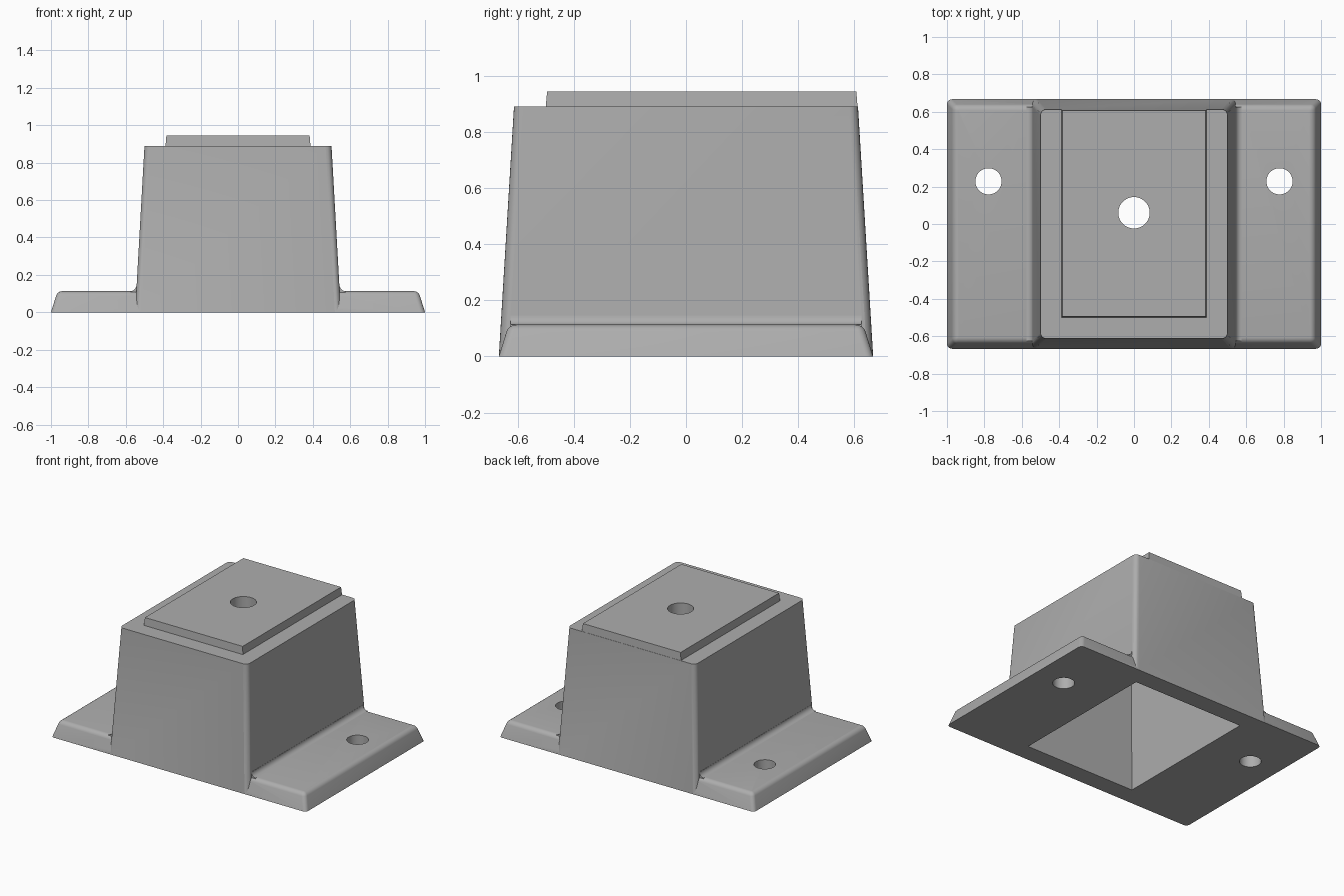
import bpy, bmesh, math
from mathutils import Vector

cube = bpy.data.objects.get("Cube")
if cube:
    bpy.data.objects.remove(cube, do_unlink=True)

grey = bpy.data.materials.new("plain_grey")
grey.use_nodes = True
COLOR = (0.42, 0.42, 0.42, 1)
grey.diffuse_color = COLOR
grey.node_tree.nodes["Principled BSDF"].inputs["Base Color"].default_value = COLOR


def finish(name, bm):
    bmesh.ops.recalc_face_normals(bm, faces=bm.faces)
    mesh = bpy.data.meshes.new(name)
    bm.to_mesh(mesh)
    bm.free()
    mesh.materials.append(grey)
    obj = bpy.data.objects.new(name, mesh)
    bpy.context.collection.objects.link(obj)
    return obj


def loft(name, bottom, top, corner=0, rim=0):
    """Solid between two outlines, with optional rounded corners and top rim."""
    bm = bmesh.new()
    low = [bm.verts.new(p) for p in bottom]
    high = [bm.verts.new(p) for p in top]
    bm.faces.new(low)
    bm.faces.new(high)
    n = len(low)
    for i in range(n):
        j = (i + 1) % n
        bm.faces.new((low[i], low[j], high[j], high[i]))
    if corner:
        edges = [e for e in bm.edges if (e.verts[0] in low) != (e.verts[1] in low)]
        bmesh.ops.bevel(bm, geom=edges, offset=corner, segments=5, profile=0.5, affect='EDGES')
    if rim:
        z = max(v.co.z for v in bm.verts)
        edges = [e for e in bm.edges if all(abs(v.co.z - z) < 1e-4 for v in e.verts)]
        bmesh.ops.bevel(bm, geom=edges, offset=rim, segments=5, profile=0.5, affect='EDGES')
    return finish(name, bm)


def rect(x, y0, y1, z):
    return [(-x, y0, z), (x, y0, z), (x, y1, z), (-x, y1, z)]


def drill(name, x, y, z, radius):
    bm = bmesh.new()
    bmesh.ops.create_cone(bm, cap_ends=True, segments=48, radius1=radius, radius2=radius, depth=0.5)
    bmesh.ops.translate(bm, verts=bm.verts, vec=(x, y, z))
    return finish(name, bm)


def combine(target, other, operation):
    mod = target.modifiers.new(other.name, 'BOOLEAN')
    mod.operation = operation
    mod.solver = 'EXACT'
    mod.object = other
    bpy.context.view_layer.objects.active = target
    bpy.ops.object.modifier_apply(modifier=mod.name)
    bpy.data.objects.remove(other, do_unlink=True)


# Tapered central block, mounting flange and raised top pad
body = loft("housing", rect(0.55, -0.667, 0.667, 0), rect(0.5, -0.613, 0.613, 0.89), corner=0.032)
flange = loft("flange", rect(1.0, -0.667, 0.667, 0), rect(0.965, -0.632, 0.632, 0.113),
              corner=0.025, rim=0.025)
pad = loft("top_pad", rect(0.391, -0.503, 0.6145, 0.85), rect(0.383, -0.495, 0.607, 0.945))
combine(body, flange, 'UNION')
combine(body, pad, 'UNION')

# Concave fillets where the flange meets the block
R = 0.033
for side in (-1, 1):
    section = [(0.52, 0.09), (0.543 + R, 0.09)]
    for i in range(7):
        a = math.radians(270 - 15 * i)
        section.append((0.543 + R + R * math.cos(a), 0.113 + R + R * math.sin(a)))
    section.append((0.52, 0.113 + R))
    ends = [[(side * x, y, z) for x, z in section] for y in (-0.625, 0.625)]
    combine(body, loft("fillet", *ends), 'UNION')

# Hollow underside and bolt holes
combine(body, loft("cavity", rect(0.433, -0.537, 0.537, -0.01),
                   rect(0.39, -0.49, 0.49, 0.84)), 'DIFFERENCE')
combine(body, drill("pad_hole", 0, 0.06, 0.95, 0.084), 'DIFFERENCE')
for side in (-1, 1):
    combine(body, drill("flange_hole", side * 0.778, 0.228, 0.05, 0.07), 'DIFFERENCE')

bpy.ops.object.select_all(action='DESELECT')
body.select_set(True)
bpy.context.view_layer.objects.active = body
bpy.ops.object.shade_smooth_by_angle(angle=math.radians(28))
